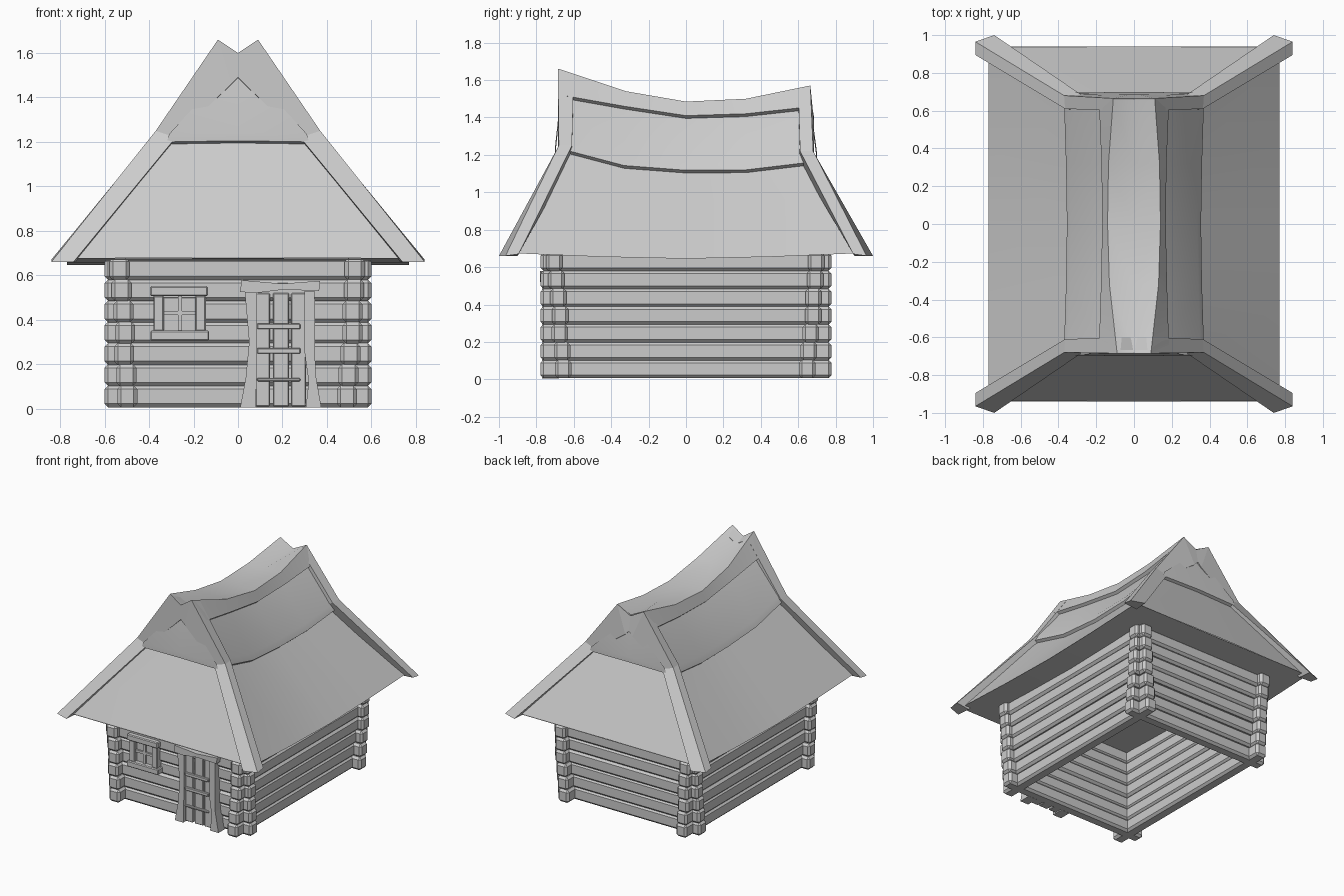
import bpy, bmesh, random
from mathutils import Vector, Matrix

if "Cube" in bpy.data.objects:
    bpy.data.objects.remove(bpy.data.objects["Cube"])

random.seed(4)


def finish(name, bm, smooth=False, mirror=False):
    """Turn a bmesh into an object with outward normals."""
    bmesh.ops.remove_doubles(bm, verts=bm.verts, dist=0.0005)
    bmesh.ops.recalc_face_normals(bm, faces=bm.faces)
    mid = sum((v.co for v in bm.verts), Vector()) / len(bm.verts)
    if name.startswith(("hip", "roof")):
        mid = Vector((0, 0, 0.8))
    if sum(f.normal.dot(f.calc_center_median() - mid) * f.calc_area() for f in bm.faces) < 0:
        bmesh.ops.reverse_faces(bm, faces=bm.faces)
    me = bpy.data.meshes.new(name)
    bm.to_mesh(me)
    bm.free()
    ob = bpy.data.objects.new(name, me)
    bpy.context.collection.objects.link(ob)
    if mirror:
        ob.modifiers.new("mirror", 'MIRROR').use_axis = (True, False, False)
    if smooth:
        bpy.ops.object.select_all(action='DESELECT')
        ob.select_set(True)
        bpy.context.view_layer.objects.active = ob
        bpy.ops.object.shade_smooth_by_angle(angle=0.45)
    return ob


def loft(name, rows, closed=False, smooth=False, mirror=True):
    """Skin rows of points; closed rows get end caps."""
    bm = bmesh.new()
    vs = [[bm.verts.new(p) for p in r] for r in rows]
    n = len(rows[0])
    for a, b in zip(vs, vs[1:]):
        for i in range(n if closed else n - 1):
            j = (i + 1) % n
            bm.faces.new((a[i], a[j], b[j], b[i]))
    if closed:
        bm.faces.new(vs[0])
        bm.faces.new(vs[-1])
    return finish(name, bm, smooth, mirror)


def box(name, center, size, bevel=0.0):
    bm = bmesh.new()
    bmesh.ops.create_cube(bm, size=1, matrix=Matrix.Translation(center) @ Matrix.Diagonal((*size, 1)))
    if bevel:
        bmesh.ops.bevel(bm, geom=bm.edges[:], offset=bevel, segments=1, affect='EDGES')
    return finish(name, bm)


def prism(name, outline, y0, y1):
    """Extrude an x-z outline from y0 to y1."""
    return loft(name, [[(x, y, z) for x, z in outline] for y in (y0, y1)], closed=True, mirror=False)


# Log walls: seven courses leaning slightly outwards, ends crossing at the corners
for i in range(7):
    t = i / 6
    z = 0.055 + i * 0.0955
    for s, tag in ((-1, "a"), (1, "b")):
        j = random.uniform(-0.006, 0.006)
        box(f"end_wall_log_{tag}_{i}", (0, s * (0.653 + 0.048 * t) + j, z), (1.2, 0.088, 0.098), 0.016)
        box(f"side_wall_log_{tag}_{i}", (s * (0.495 + 0.035 * t) + j, 0, z), (0.09, 1.555, 0.098), 0.016)

# Roof shell: sagging ridge cap, recessed upper thatch, lower thatch, flat underside
ridge_y = [-0.68, -0.32, 0, 0.32, 0.66]
thatch_y = [-0.64, -0.33, 0, 0.32, 0.64]
eave_y = [-0.94, -0.45, 0, 0.45, 0.94]
ridge_w = [0.09, 0.13, 0.14, 0.135, 0.11]
ridge_z = [1.66, 1.54, 1.485, 1.50, 1.57]
valley_z = [1.60, 1.535, 1.483, 1.495, 1.515]
cap_x = [0.185, 0.175, 0.168, 0.172, 0.185]
cap_z = [1.515, 1.46, 1.41, 1.42, 1.455]
lip_x = [0.37, 0.36, 0.355, 0.36, 0.37]
lip_z = [1.225, 1.143, 1.118, 1.12, 1.158]
eave_z = [0.675, 0.655, 0.645, 0.655, 0.675]


def shift(vals, d):
    return [v + d for v in vals]


profile = [
    ([0] * 5, ridge_y, valley_z),
    (ridge_w, ridge_y, ridge_z),
    (cap_x, thatch_y, cap_z),
    (shift(cap_x, -0.018), thatch_y, shift(cap_z, -0.015)),
    (shift(lip_x, -0.02), thatch_y, shift(lip_z, 0.042)),
    (lip_x, thatch_y, lip_z),
    (shift(lip_x, -0.018), thatch_y, shift(lip_z, -0.015)),
    ([0.77] * 5, eave_y, eave_z),
    ([0] * 5, eave_y, eave_z),
]
loft("roof_thatch", [list(zip(*p)) for p in profile], smooth=True)

# Front (s=-1) and back (s=1) ends: gable panel above a hip slope, edged by bent boards
for s, tag, dz, dm in ((-1, "front", 0, 0), (1, "back", -0.09, -0.03)):
    hip = [(0, 0.665, 1.57 + dz, 1.57 + dz), (0.31, 0.70, 1.245 + dm, 1.235 + dm),
           (0.32, 0.70, 1.205 + dm, 1.20 + dm), (0.33, 0.68, 1.195 + dm, 1.19 + dm),
           (0.77, 0.94, 0.68, 0.675)]
    loft(f"hip_{tag}", [[(0, s * y, za), (x, s * (y - 0.005), zb)] for x, y, za, zb in hip], smooth=True)
    w = 0.02 if s > 0 else 0
    boards = [
        [(0.74, 1.0, 0.66), (0.84, 0.965, 0.66), (0.84, 0.895, 0.67), (0.73, 0.90, 0.66)],
        [(0.28, 0.685, 1.22 + dm), (0.37, 0.68, 1.25 + dm), (0.365, 0.61, 1.25 + dm), (0.28, 0.60, 1.20 + dm)],
        [(0.03, 0.685, 1.46 + dz), (0.09 + w, 0.685 - w, 1.66 + dz),
         (0.10 + w, 0.60, 1.63 + dz), (0.03, 0.60, 1.45 + dz)],
        [(0, 0.685, 1.49 + dz), (0, 0.685 - w, 1.60 + dz), (0, 0.60, 1.575 + dz), (0, 0.60, 1.47 + dz)],
    ]
    loft(f"edge_boards_{tag}", [[(x, s * y, z) for x, y, z in r] for r in boards], closed=True)

# Door: three planks, flared jambs, lintel and cross bars
for i, (a, b) in enumerate(((0.08, 0.143), (0.157, 0.23), (0.239, 0.305))):
    box(f"door_plank_{i}", ((a + b) / 2, -0.715, 0.265), (b - a, 0.06, 0.51), 0.004)
prism("door_jamb_left", [(0.01, 0.005), (0.08, 0.005), (0.085, 0.2), (0.085, 0.53),
                         (0.03, 0.53), (0.05, 0.3), (0.035, 0.14)], -0.68, -0.77)
prism("door_jamb_right", [(0.305, 0.005), (0.375, 0.005), (0.348, 0.16), (0.345, 0.53),
                          (0.30, 0.53), (0.30, 0.25), (0.318, 0.12)], -0.68, -0.77)
prism("door_lintel", [(0.01, 0.525), (0.08, 0.52), (0.2, 0.535), (0.365, 0.53),
                      (0.37, 0.575), (0.2, 0.562), (0.015, 0.578)], -0.68, -0.78)
for i, z in enumerate((0.13, 0.26, 0.37)):
    box(f"door_bar_{i}", (0.183, -0.748, z), (0.195, 0.02, 0.026 if i else 0.015), 0.004)

# Window: frame, pane and crossed glazing bars
box("window_lintel", (-0.265, -0.735, 0.528), (0.26, 0.075, 0.045), 0.006)
box("window_sill", (-0.262, -0.73, 0.328), (0.265, 0.085, 0.045), 0.006)
for x, tag in ((-0.357, "left"), (-0.168, "right")):
    box(f"window_jamb_{tag}", (x, -0.73, 0.428), (0.046, 0.065, 0.16), 0.005)
box("window_pane", (-0.262, -0.71, 0.428), (0.15, 0.05, 0.16))
box("window_bar_upright", (-0.262, -0.738, 0.428), (0.018, 0.02, 0.16))
box("window_bar_cross", (-0.262, -0.738, 0.43), (0.15, 0.02, 0.018))
